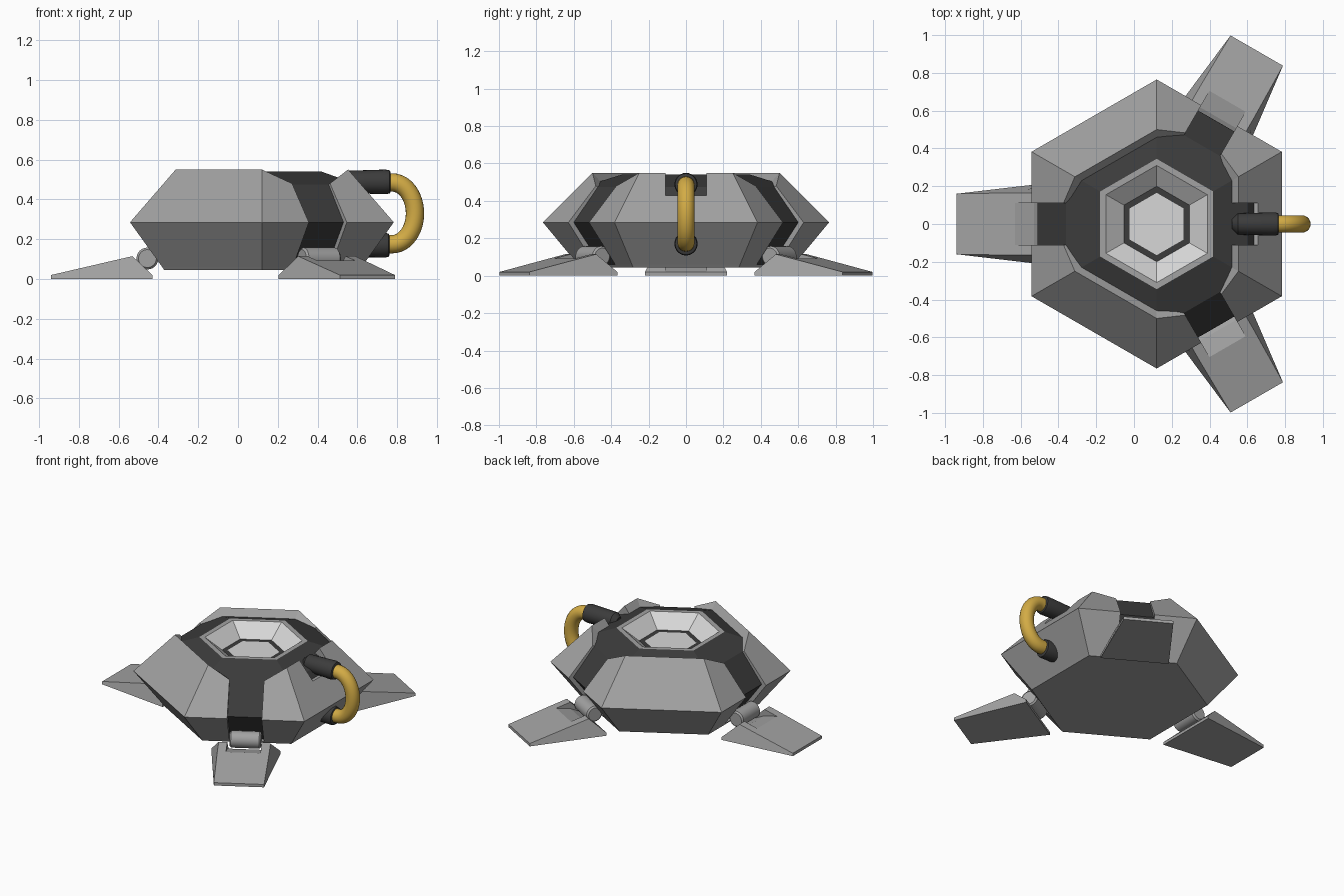
import bpy, bmesh, math
from mathutils import Vector, Matrix

if "Cube" in bpy.data.objects:
    bpy.data.objects.remove(bpy.data.objects["Cube"])

CX = 0.12                      # body centre on x
C30 = math.cos(math.pi / 6)


def material(name, rgb):
    m = bpy.data.materials.new(name)
    m.diffuse_color = (*rgb, 1)
    m.use_nodes = True
    m.node_tree.nodes["Principled BSDF"].inputs["Base Color"].default_value = m.diffuse_color
    return m


GREY = material("mid grey", (0.36, 0.36, 0.36))
DARK = material("charcoal", (0.045, 0.045, 0.045))
LIGHT = material("light grey", (0.68, 0.68, 0.68))
GOLD = material("yellow", (0.65, 0.41, 0.06))


def loft(name, sections, mats, bands=None, smooth=False):
    """Bridge closed point rings and cap both ends; bands = material per band."""
    bm = bmesh.new()
    rings = [[bm.verts.new(p) for p in s] for s in sections]
    n = len(rings[0])
    bm.faces.new(rings[0])
    for k, (a, b) in enumerate(zip(rings, rings[1:])):
        for i in range(n):
            j = (i + 1) % n
            f = bm.faces.new((a[i], a[j], b[j], b[i]))
            f.material_index = bands[k] if bands else 0
    f = bm.faces.new(rings[-1])
    f.material_index = bands[-1] if bands else 0
    bmesh.ops.remove_doubles(bm, verts=bm.verts, dist=1e-5)
    bmesh.ops.recalc_face_normals(bm, faces=bm.faces)
    me = bpy.data.meshes.new(name)
    bm.to_mesh(me)
    bm.free()
    for m in mats:
        me.materials.append(m)
    ob = bpy.data.objects.new(name, me)
    bpy.context.collection.objects.link(ob)
    if smooth:
        bpy.context.view_layer.objects.active = ob
        ob.select_set(True)
        bpy.ops.object.shade_smooth_by_angle(angle=math.radians(35))
        ob.select_set(False)
    return ob


def hexring(r, z):
    return [(CX + r * math.cos(math.radians(30 + 60 * i)),
             r * math.sin(math.radians(30 + 60 * i)), z) for i in range(6)]


def place(ob, deg):
    ob.matrix_world = Matrix.Translation((CX, 0, 0)) @ Matrix.Rotation(math.radians(deg), 4, 'Z')


# Core with the recessed hexagonal dish on top
core = [(.53, .055), (.727, .285), (.554, .475), (.345, .54), (.31, .54),
        (.20, .455), (.165, .455)]
loft("core_and_dish", [hexring(*p) for p in core], [DARK, GREY, LIGHT],
     [0, 0, 0, 1, 2, 0, 2])
loft("bottom_plate", [hexring(.566, .045), hexring(.578, .06)], [GREY])

# Three armour panels, each wrapping two hexagon corners
FULL = [(.45, .06), (.578, .06), (.765, .285), (.50, .55), (.455, .50)]
GAP = [(.45, .06), (.578, .06), (.765, .285), (.57, .48), (.53, .465)]
NOTCH = [(.45, .06), (.578, .06), (.765, .285), (.62, .43), (.57, .43)]


def corner(deg, prof):
    a = math.radians(deg)
    return [(r * math.cos(a), r * math.sin(a), z) for r, z in prof]


def on_face(deg, t, prof):
    rot = Matrix.Rotation(math.radians(deg), 3, 'Z')
    return [rot @ Vector((r * C30, t, z)) for r, z in prof]


for deg, name in ((0, "right"), (120, "back_left"), (240, "front_left")):
    s = [on_face(-60, .11, GAP), corner(-30, FULL)]
    if deg == 0:               # notch for the hose socket
        s += [on_face(0, -.11, FULL), on_face(0, -.11, NOTCH),
              on_face(0, .11, NOTCH), on_face(0, .11, FULL)]
    s += [corner(30, FULL), on_face(60, -.11, GAP)]
    place(loft(name + "_armour_panel", s, [GREY]), deg)

# Three feet with slotted heels, and their hinge barrels
def foot_section(side, y=None, slot=False):
    pts = [(1.06, .16, 0), (1.06, .16, .02), (.75, .165, .092),
           (.65, .165, .07 if slot else .115), (.55, .22, .02), (.55, .22, 0)]
    return [(x, side * (w if y is None else y), z) for x, w, z in pts]


for deg, name in ((180, "left"), (60, "back_right"), (-60, "front_right")):
    s = [foot_section(-1), foot_section(-1, .11), foot_section(-1, .11, True),
         foot_section(1, .11, True), foot_section(1, .11), foot_section(1)]
    place(loft(name + "_foot", s, [GREY]), deg)
    barrel = [[(.575 + r * math.cos(a), y, .103 + r * math.sin(a))
               for a in (math.tau * i / 24 for i in range(24))]
              for y, r in ((-.1, .045), (-.09, .055), (.09, .055), (.1, .045))]
    place(loft(name + "_hinge", barrel, [GREY], smooth=True), deg)

# Hose sockets
def socket(name, z, prof):
    loft(name, [[(x, r * math.cos(a), z + r * math.sin(a))
                 for a in (math.tau * i / 24 for i in range(24))]
                for x, r in prof], [DARK], smooth=True)


socket("upper_hose_socket", .488, [(.52, .03), (.55, .056), (.74, .062), (.762, .058), (.766, .05)])
socket("lower_hose_socket", .17, [(.62, .06), (.74, .062), (.756, .058), (.76, .05)])

# Yellow hose bent between the sockets
path = [(.70, .485)]
for i in range(25):
    a = math.pi / 2 - math.pi * i / 24
    path.append((.775 + .114 * math.cos(a), .33 + .155 * math.sin(a)))
path.append((.70, .175))
sections = []
for i, (x, z) in enumerate(path):
    (x0, z0), (x1, z1) = path[max(i - 1, 0)], path[min(i + 1, len(path) - 1)]
    t = Vector((x1 - x0, 0, z1 - z0)).normalized()
    nrm = Vector((-t.z, 0, t.x))
    sections.append([Vector((x, 0, z)) + .046 * (math.cos(a) * nrm + math.sin(a) * Vector((0, 1, 0)))
                     for a in (math.tau * k / 20 for k in range(20))])
loft("hose", sections, [GOLD], smooth=True)
